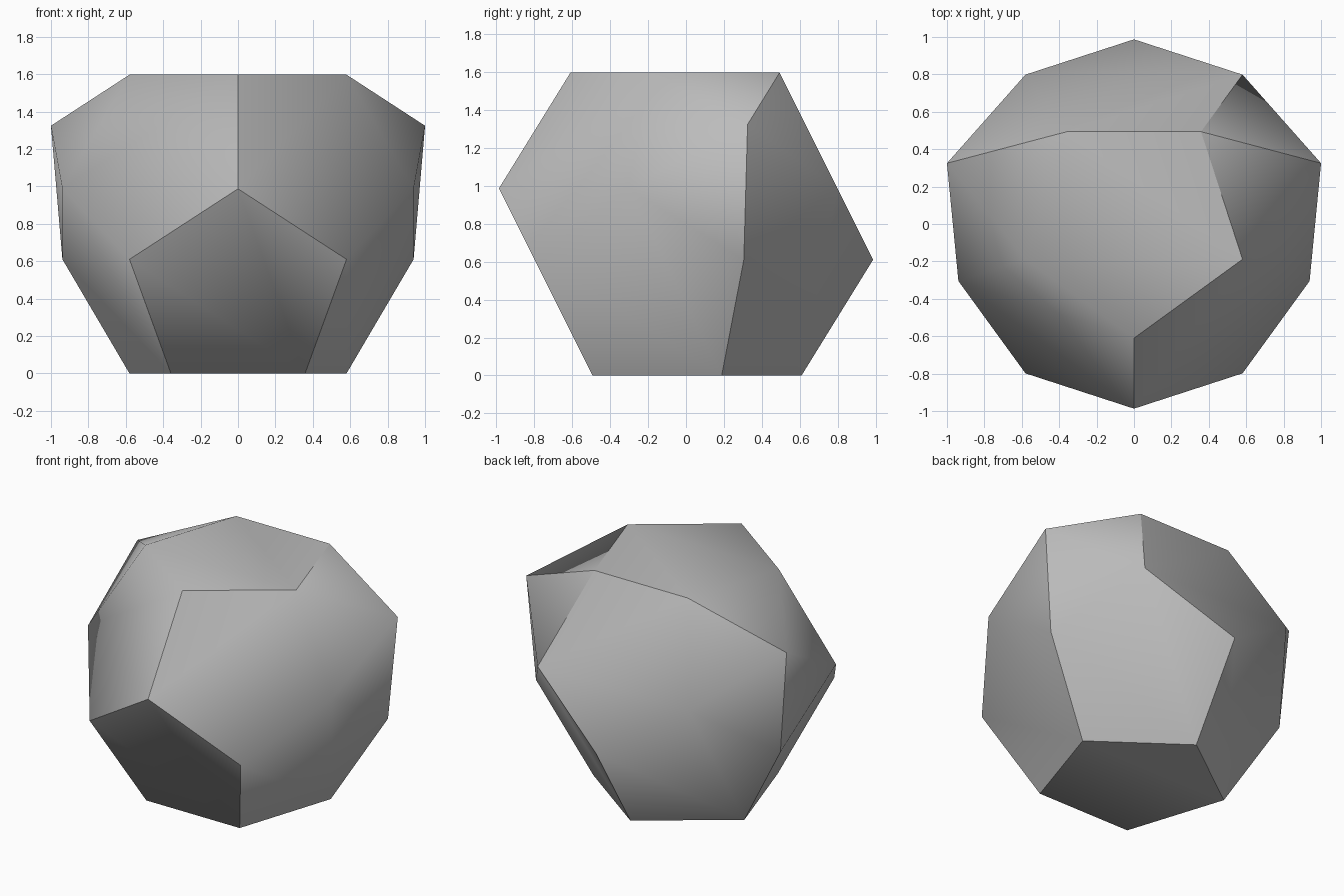
import bpy, bmesh
from math import cos, sin, radians
from mathutils import Vector

cube = bpy.data.objects.get("Cube")
if cube:
    bpy.data.objects.remove(cube)

EDGE = 0.7172                      # every edge of the solid has this length
SMALL, LARGE = 0.8507 * EDGE, 1.3764 * EDGE
SPIKE = 0.5257 * EDGE              # height of an equilateral five-sided cap

mat = bpy.data.materials.new("plain grey")
mat.use_nodes = True
grey = (0.5, 0.5, 0.5, 1)
mat.diffuse_color = grey
mat.node_tree.nodes["Principled BSDF"].inputs["Base Color"].default_value = grey

bm = bmesh.new()


def ring(radius, z, start):
    """Five vertices evenly spaced around the vertical axis."""
    angles = [radians(start + 72 * k) for k in range(5)]
    return [bm.verts.new((radius * cos(a), radius * sin(a), z)) for a in angles]


# Four vertex rings of the twelve-sided core
base = ring(SMALL, 0, -54)
low = ring(LARGE, SMALL, -54)
up = ring(LARGE, LARGE, -90)
top = ring(SMALL, SMALL + LARGE, -90)
centre = Vector((0, 0, (SMALL + LARGE) / 2))

patch = {}                         # smooth patch that each face belongs to


def add_face(verts, name):
    patch[bm.faces.new(verts)] = name


def add_cap(verts, names):
    """Pyramid of five equilateral triangles on a pentagon."""
    middle = sum((v.co for v in verts), Vector()) / 5
    apex = bm.verts.new(middle + (middle - centre).normalized() * SPIKE)
    for k, name in enumerate(names):
        add_face((verts[k], verts[(k + 1) % 5], apex), name)


# Top and bottom pentagons
add_face(top, "left")
add_face(base[::-1], "under")

# Upper and lower belts of pentagons, with caps on two upper ones
upper = ["right", ["right", "right", "side", "side", "right"], "back",
         ["back", "back", "left", "left", "left"], "left"]
lower = ["under", "right", "side", "back", "left"]
for k in range(5):
    n = (k + 1) % 5
    pentagon = (top[k], up[k], low[k], up[n], top[n])
    if isinstance(upper[k], list):
        add_cap(pentagon, upper[k])
    else:
        add_face(pentagon, upper[k])
    add_face((base[k - 1], base[k], low[k], up[k], low[k - 1]), lower[k])

# Smooth inside each patch, sharp where patches meet
bmesh.ops.recalc_face_normals(bm, faces=bm.faces[:])
for face in bm.faces:
    face.smooth = True
for edge in bm.edges:
    edge.smooth = len({patch[f] for f in edge.link_faces}) == 1

mesh = bpy.data.meshes.new("capped_polyhedron")
bm.to_mesh(mesh)
bm.free()
mesh.materials.append(mat)
solid = bpy.data.objects.new("capped_polyhedron", mesh)
bpy.context.collection.objects.link(solid)
